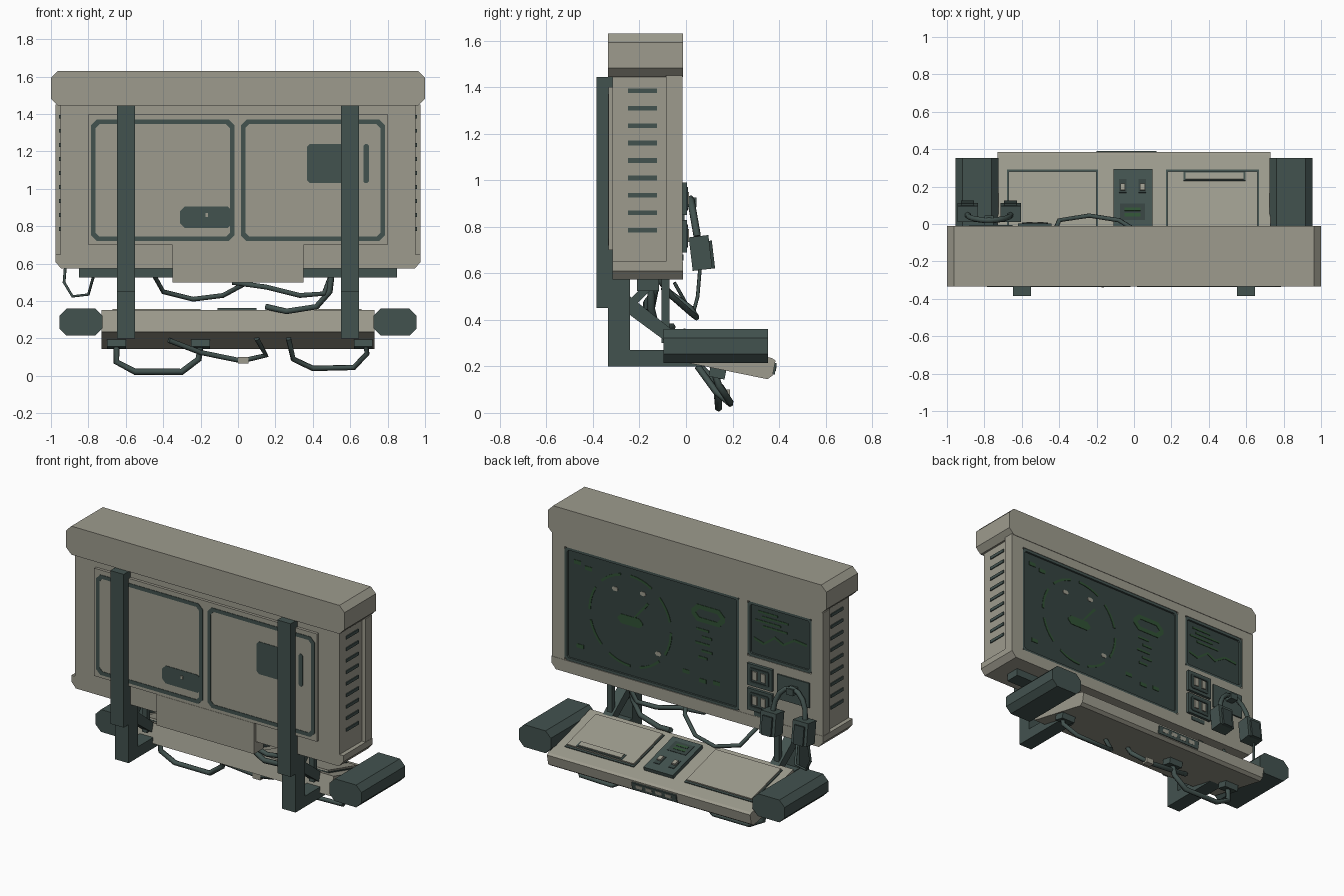
import bpy, bmesh, math, random
from mathutils import Matrix, Vector

if "Cube" in bpy.data.objects:
    bpy.data.objects.remove(bpy.data.objects["Cube"])


def material(name, rgb):
    m = bpy.data.materials.new(name)
    m.use_nodes = True
    m.diffuse_color = (*rgb, 1)
    m.node_tree.nodes["Principled BSDF"].inputs["Base Color"].default_value = (*rgb, 1)
    return m


BEIGE = material("warm_grey_casing", (0.34, 0.33, 0.27))
DARK = material("dark_teal_metal", (0.055, 0.085, 0.078))
GLASS = material("screen_glass", (0.036, 0.056, 0.052))
GREEN = material("display_green", (0.03, 0.085, 0.035))


def finish(name, bm, mat):
    bmesh.ops.recalc_face_normals(bm, faces=bm.faces)
    mesh = bpy.data.meshes.new(name)
    bm.to_mesh(mesh)
    bm.free()
    mesh.materials.append(mat)
    ob = bpy.data.objects.new(name, mesh)
    bpy.context.collection.objects.link(ob)
    return ob


def box(name, x, y, z, mat, tilt=0.0):
    """Box from (min, max) ranges, tilted about x through its centre."""
    bm = bmesh.new()
    mid = Vector([(a + b) / 2 for a, b in (x, y, z)])
    size = Matrix.Diagonal([b - a for a, b in (x, y, z)] + [1])
    bmesh.ops.create_cube(bm, size=1, matrix=Matrix.Translation(mid) @ Matrix.Rotation(tilt, 4, "X") @ size)
    return finish(name, bm, mat)


def extrude(name, pts, axis, a, b, mat):
    """Extrude a (x, z) profile along y, or a (y, z) profile along x."""
    bm = bmesh.new()
    put = (lambda p, d: (p[0], d, p[1])) if axis == "y" else (lambda p, d: (d, p[0], p[1]))
    face = bm.faces.new([bm.verts.new(put(p, a)) for p in pts])
    new = bmesh.ops.extrude_face_region(bm, geom=[face])["geom"]
    shift = Vector(put((0, 0), b - a))
    bmesh.ops.translate(bm, vec=shift, verts=[v for v in new if isinstance(v, bmesh.types.BMVert)])
    return finish(name, bm, mat)


def octagon(x, z, c):
    (l, r), (b, t) = x, z
    return [(l + c, b), (r - c, b), (r, b + c), (r, t - c), (r - c, t), (l + c, t), (l, t - c), (l, b + c)]


def ring(name, outer, inner, y, mat):
    """Flat frame between two matching loops, thickened along y."""
    bm = bmesh.new()
    loops = [[bm.verts.new((px, d, pz)) for px, pz in pts] for d in y for pts in (outer, inner)]
    n = len(outer)
    for p, q in ((0, 1), (2, 3), (0, 2), (1, 3)):
        for i in range(n):
            j = (i + 1) % n
            bm.faces.new((loops[p][i], loops[p][j], loops[q][j], loops[q][i]))
    return finish(name, bm, mat)


def frame(name, x, z, w, c, y, mat):
    ring(name, octagon(x, z, c), octagon((x[0] + w, x[1] - w), (z[0] + w, z[1] - w), c * 0.7), y, mat)


def cable(name, pts, r=0.014, mat=DARK):
    cu = bpy.data.curves.new(name, "CURVE")
    cu.dimensions = "3D"
    cu.bevel_depth, cu.bevel_resolution, cu.use_fill_caps = r, 1, True
    sp = cu.splines.new("POLY")
    sp.points.add(len(pts) - 1)
    for p, co in zip(sp.points, pts):
        p.co = (*co, 1)
    ob = bpy.data.objects.new(name, cu)
    bpy.context.collection.objects.link(ob)
    cu.materials.append(mat)
    bpy.ops.object.select_all(action="DESELECT")
    ob.select_set(True)
    bpy.context.view_layer.objects.active = ob
    bpy.ops.object.convert(target="MESH")


# Cabinet casing, chamfered cap and skirt
box("cabinet_body", (-0.95, 0.95), (-0.315, -0.045), (0.6, 1.46), BEIGE)
extrude("top_cap", octagon((-1, 1), (1.445, 1.63), 0.037), "y", -0.335, -0.012, BEIGE)
extrude("bottom_skirt", [(-0.945, 0.573), (0.945, 0.573), (0.977, 0.61), (0.977, 0.65), (-0.977, 0.65), (-0.977, 0.61)],
        "y", -0.315, -0.013, BEIGE)

# Screen side fascia built around the openings
FASCIA = (-0.085, -0.015)
for name, x, z in (("fascia_top", (-0.975, 0.975), (1.385, 1.45)),
                   ("fascia_left", (0.885, 0.975), (0.65, 1.385)),
                   ("fascia_divider", (-0.43, -0.37), (0.65, 1.385)),
                   ("fascia_right", (-0.975, -0.89), (0.65, 1.385)),
                   ("fascia_control_panel", (-0.89, -0.43), (0.65, 1.03))):
    box(name, x, FASCIA, z, BEIGE)

# Recessed screens with dark rims
for name, x, z in (("main_screen", (-0.37, 0.885), (0.65, 1.385)), ("side_screen", (-0.89, -0.43), (1.03, 1.385))):
    box(name, x, (-0.046, -0.03), z, GLASS)
    frame(name + "_rim", x, z, 0.018, 0.015, (-0.035, -0.018), DARK)

# Display graphics
INK = (-0.031, -0.027)


def mark(name, x, z, w, h, mat=GREEN):
    box(name, (x - w / 2, x + w / 2), INK, (z - h / 2, z + h / 2), mat)


def arc(x, z, rx, rz, a, b, n):
    return [(x + rx * math.cos(a + (b - a) * i / n), z + rz * math.sin(a + (b - a) * i / n)) for i in range(n + 1)]


for i in range(8):
    a = i * math.tau / 8
    b = a + 0.55
    extrude("radar_arc", arc(0.42, 1.02, 0.3, 0.3, a, b, 4) + arc(0.42, 1.02, 0.285, 0.285, b, a, 4), "y", *INK, GREEN)
extrude("radar_core", octagon((0.33, 0.51), (0.99, 1.05), 0.025), "y", *INK, GREEN)
extrude("radar_needle", [(0.4, 1.03), (0.42, 1.02), (0.3, 1.17), (0.285, 1.16)], "y", *INK, GREEN)
for x, z in ((0.53, 1.2), (0.33, 1.22), (0.22, 0.86)):
    extrude("radar_blip", octagon((x - 0.02, x + 0.02), (z - 0.013, z + 0.013), 0.008), "y", *INK, BEIGE)
frame("gauge_loop", (-0.26, -0.02), (1.15, 1.26), 0.028, 0.04, INK, GREEN)
random.seed(4)
for i in range(5):
    mark("text_line", -0.1 - 0.03 * (i % 2), 1.1 - i * 0.045, random.uniform(0.06, 0.17), 0.014)
for x, z in ((0.8, 1.3), (0.72, 1.28), (0.78, 0.76), (-0.1, 0.77), (-0.2, 0.78), (0.02, 0.8)):
    mark("screen_note", x, z, 0.05, 0.025)
for i in range(4):
    mark("side_text_line", -0.57 - 0.05 * (i % 2), 1.33 - i * 0.03, random.uniform(0.1, 0.2), 0.012)
wave = [(-0.47, 1.14), (-0.54, 1.12), (-0.62, 1.18), (-0.68, 1.15), (-0.76, 1.2), (-0.85, 1.19)]
extrude("wave_trace", wave + [(x, z + 0.016) for x, z in reversed(wave)], "y", *INK, GREEN)

# Control buttons beside the main screen
for z in (0.85, 0.69):
    box("button_housing", (-0.62, -0.44), (-0.02, 0.004), (z, z + 0.14), DARK)
    frame("button_bezel", (-0.6, -0.46), (z + 0.02, z + 0.12), 0.012, 0.008, (0.003, 0.009), GLASS)
    for x in (-0.575, -0.515):
        box("button_key", (x, x + 0.032), (0, 0.012), (z + 0.045, z + 0.1), BEIGE)
box("hook_plate", (-0.88, -0.65), (-0.02, -0.006), (0.81, 0.97), DARK)
box("socket_plate", (-0.58, -0.48), (-0.02, -0.01), (0.655, 0.68), DARK)

# Headset hung on a hook
box("headset_hook", (-0.8, -0.75), (-0.015, 0.045), (0.885, 0.925), DARK)
cable("headset_band", [(x, 0.05 - 0.03 * (z - 0.75) / 0.17, z) for x, z in arc(-0.775, 0.76, 0.115, 0.16, 0, math.pi, 8)], 0.016)
for x in (-0.89, -0.66):
    box("ear_cup", (x - 0.055, x + 0.055), (0.02, 0.105), (0.615, 0.76), DARK, 0.12)
    box("ear_cushion", (x - 0.035, x + 0.035), (0.095, 0.118), (0.62, 0.74), GLASS, 0.12)
cable("headset_cable", [(-0.92, 0.06, 0.62), (-0.93, 0.05, 0.5), (-0.885, 0.03, 0.425), (-0.8, 0.02, 0.435), (-0.765, -0.05, 0.56)], 0.008)

# Side vents and rear access panels
for side in (-1, 1):
    for i in range(9):
        z = 1.385 - i * 0.075
        x = sorted((side * 0.945, side * 0.956))
        box("side_vent", x, (-0.25, -0.125), (z - 0.01, z + 0.01), DARK)
box("rear_panel", (-0.8, 0.8), (-0.333, -0.31), (0.7, 1.4), BEIGE)
box("rear_lower_housing", (-0.35, 0.35), (-0.335, -0.24), (0.5, 0.7), BEIGE)
PAINT = (-0.336, -0.332)
for x in ((-0.785, -0.02), (0.015, 0.785)):
    frame("rear_panel_seam", x, (0.72, 1.37), 0.024, 0.03, PAINT, DARK)
extrude("rear_label", octagon((-0.31, -0.03), (0.79, 0.905), 0.025), "y", *PAINT, DARK)
extrude("rear_socket", octagon((0.37, 0.57), (1.03, 1.24), 0.015), "y", *PAINT, DARK)
extrude("rear_slot", octagon((0.67, 0.7), (1.03, 1.24), 0.01), "y", *PAINT, DARK)
box("rear_label_mark", (-0.175, -0.16), (-0.339, -0.335), (0.85, 0.87), BEIGE)
for x in ((-0.85, -0.35), (0.35, 0.85)):
    box("underside_rail", x, (-0.21, -0.115), (0.525, 0.58), DARK)

# Mirrored support brackets, braces and arm rests
for side in (-1, 1):
    x0, x1 = side * 0.6 - 0.048, side * 0.6 + 0.048
    box("rear_strut", (x0, x1), (-0.385, -0.315), (0.45, 1.445), DARK)
    extrude("support_bracket", [(-0.335, 0.2), (0.12, 0.2), (0.12, 0.27), (-0.24, 0.27), (-0.24, 0.6), (-0.335, 0.6)],
            "x", x0, x1, DARK)
    extrude("diagonal_brace", [(-0.24, 0.42), (-0.05, 0.28), (-0.05, 0.35), (-0.24, 0.5)], "x", x0 + 0.015, x1 - 0.015, DARK)
    extrude("upper_brace", [(-0.24, 0.44), (-0.24, 0.49), (-0.17, 0.56), (-0.12, 0.56)], "x", x0 + 0.015, x1 - 0.015, DARK)
    box("hanger_post", (x0 + 0.03, x1 - 0.03), (-0.105, -0.07), (0.3, 0.58), DARK)
    extrude("arm_rest", octagon(sorted((side * 0.725, side * 0.955)), (0.215, 0.36), 0.038), "y", -0.097, 0.352, DARK)

# Sloping console desk
extrude("console_desk", [(-0.09, 0.235), (0.35, 0.145), (0.372, 0.16), (0.385, 0.225), (0.37, 0.235), (-0.06, 0.353)],
        "x", -0.73, 0.73, BEIGE)
SLOPE = math.atan2(0.118, 0.43)


def on_desk(name, x, y, lift, thick, mat):
    z = 0.235 + (0.37 - sum(y) / 2) * math.tan(SLOPE) + lift
    box(name, x, y, (z, z + thick), mat, -SLOPE)


for x in ((-0.67, -0.2), (0.18, 0.66)):
    on_desk("pad_gasket", (x[0] - 0.008, x[1] + 0.008), (-0.03, 0.295), -0.01, 0.016, DARK)
    on_desk("work_pad", x, (-0.025, 0.285), 0, 0.016, BEIGE)
on_desk("pad_bar_surround", (0.265, 0.595), (0.23, 0.28), 0.01, 0.01, DARK)
on_desk("pad_bar", (0.275, 0.585), (0.237, 0.273), 0.012, 0.014, BEIGE)
on_desk("centre_keypad", (-0.11, 0.1), (-0.02, 0.295), -0.01, 0.034, DARK)
on_desk("keypad_display", (-0.075, 0.06), (0.02, 0.11), 0.02, 0.007, GLASS)
for y in (0.04, 0.07):
    on_desk("keypad_readout", (-0.05, 0.035), (y, y + 0.018), 0.025, 0.004, GREEN)
for x in (-0.06, 0.045):
    on_desk("switch_base", (x - 0.02, x + 0.02), (0.165, 0.24), 0.02, 0.008, GLASS)
    on_desk("switch_lever", (x - 0.013, x + 0.013), (0.18, 0.215), 0.024, 0.016, BEIGE)

# Console front port strip and underside clamps
box("port_strip", (-0.2, 0.12), (0.365, 0.386), (0.165, 0.215), DARK, -0.2)
for i in range(4):
    x = -0.165 + i * 0.07
    box("port", (x, x + 0.045), (0.378, 0.388), (0.18, 0.203), BEIGE, -0.2)
for x in (-0.65, -0.2, 0.67):
    box("cable_clamp", (x - 0.05, x + 0.05), (0.1, 0.17), (0.15, 0.19), DARK, -0.2)

# Hanging cables
cable("left_under_cable", [(-0.65, 0.13, 0.18), (-0.65, 0.135, 0.075), (-0.55, 0.14, 0.022), (-0.3, 0.14, 0.022),
                           (-0.21, 0.14, 0.09), (-0.2, 0.13, 0.18)], 0.017)
cable("right_under_cable", [(0.27, 0.05, 0.2), (0.295, 0.13, 0.09), (0.4, 0.19, 0.04), (0.62, 0.19, 0.045),
                            (0.69, 0.14, 0.12), (0.68, 0.12, 0.18)], 0.015)
cable("centre_under_cable", [(-0.37, 0.06, 0.19), (-0.2, 0.13, 0.125), (0.02, 0.17, 0.08), (0.15, 0.15, 0.11), (0.1, 0.06, 0.2)], 0.015)
box("cable_tag", (0, 0.055), (0.15, 0.19), (0.065, 0.1), BEIGE)
cable("rear_cable_a", [(-0.45, -0.1, 0.54), (-0.4, 0.02, 0.45), (-0.24, 0.045, 0.41), (-0.08, 0.02, 0.43), (0.05, -0.06, 0.5), (0.08, -0.12, 0.58)], 0.013)
cable("rear_cable_b", [(-0.03, -0.15, 0.5), (0.15, -0.17, 0.475), (0.33, -0.17, 0.43), (0.46, -0.15, 0.44), (0.5, -0.13, 0.54)], 0.015)
cable("rear_cable_c", [(0.15, -0.06, 0.37), (0.26, -0.1, 0.345), (0.42, -0.13, 0.37), (0.49, -0.15, 0.45), (0.5, -0.15, 0.54)], 0.017)
